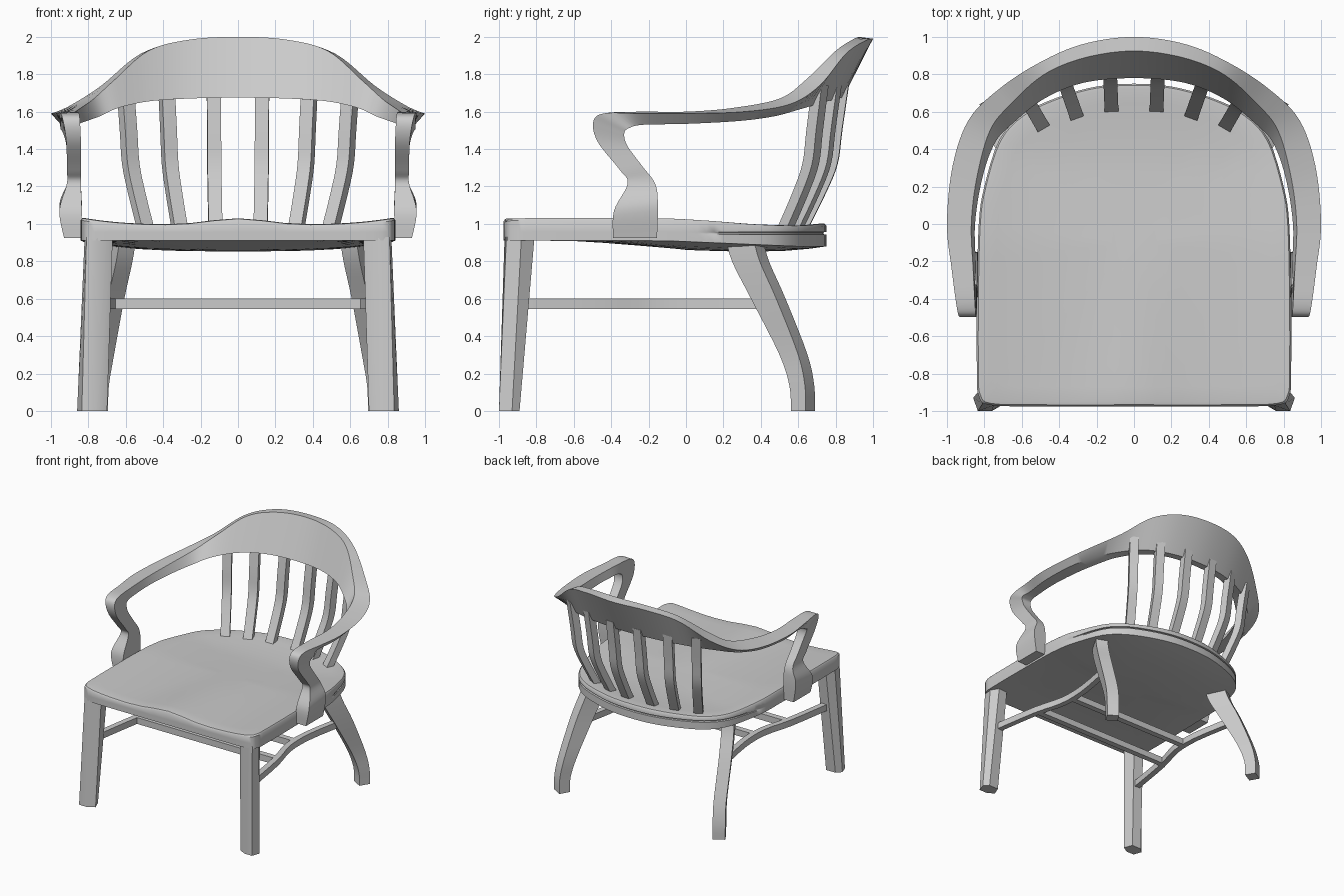
import bpy, bmesh, math
from mathutils import Vector

if "Cube" in bpy.data.objects:
    bpy.data.objects.remove(bpy.data.objects["Cube"])


def finish(name, bm, angle=35):
    bmesh.ops.recalc_face_normals(bm, faces=bm.faces)
    me = bpy.data.meshes.new(name)
    bm.to_mesh(me)
    bm.free()
    ob = bpy.data.objects.new(name, me)
    bpy.context.collection.objects.link(ob)
    bpy.ops.object.select_all(action='DESELECT')
    bpy.context.view_layer.objects.active = ob
    ob.select_set(True)
    bpy.ops.object.shade_smooth_by_angle(angle=math.radians(angle))
    return ob


def spline(pts, n, closed=False):
    """Catmull-Rom resampling of a point list."""
    pts = [Vector(p) for p in pts]
    m, out = len(pts), []
    for i in range(m if closed else m - 1):
        get = (lambda k: pts[k % m]) if closed else (lambda k: pts[min(max(k, 0), m - 1)])
        a, b, c, d = get(i - 1), get(i), get(i + 1), get(i + 2)
        for j in range(n):
            t = j / n
            out.append(0.5 * (2 * b + (c - a) * t + (2 * a - 5 * b + 4 * c - d) * t * t
                              + (3 * b - a - 3 * c + d) * t ** 3))
    return out if closed else out + [pts[-1]]


def loft(name, rings, n=1, angle=35):
    """Skin matching rings, smoothing along the length when n > 1."""
    rails = [spline(r, n) for r in zip(*rings)]
    bm = bmesh.new()
    vs = [[bm.verts.new(p) for p in ring] for ring in zip(*rails)]
    k = len(rails)
    for a, b in zip(vs, vs[1:]):
        for i in range(k):
            bm.faces.new((a[i], a[(i + 1) % k], b[(i + 1) % k], b[i]))
    bm.faces.new(vs[0])
    bm.faces.new(vs[-1])
    return finish(name, bm, angle)


def clamp(v):
    return min(max(v, 0), 1)


def flip(ring):
    return [(-x, y, z) for x, y, z in ring]


def both_sides(name, rings, n=1):
    loft(name + "_right", rings, n)
    loft(name + "_left", [flip(r) for r in rings], n)


# Saddle seat: dished top, grooved rear edge, bowl-shaped underside
half = [(0, -.975), (.5, -.975), (.77, -.968), (.83, -.92), (.84, -.8), (.84, -.4), (.83, 0),
        (.80, .2), (.72, .45), (.59, .59), (.4, .68), (.2, .735), (0, .75)]
outline = spline([(x, y, 0) for x, y in half + [(-x, y) for x, y in half[-2:0:-1]]], 4, True)


def top_z(x, y):
    edge = 1.035 - .03 * clamp((y + .1) / .7)
    dish = .04 * max(0, 1 - (x / .84) ** 4) * clamp((.75 - y) / .4)
    pommel = .035 * math.exp(-(x / .22) ** 2) * clamp(-y / .9)
    return edge - dish + pommel


def bottom_z(x, y, s):
    rim = .91 - .03 * clamp((y + .1) / .7)
    return rim - .045 * (1 - s ** 3) * clamp((y + .6) / .6)


bm = bmesh.new()
levels = [('top', s) for s in (.15, .3, .45, .6, .75, .88, .97, .99)]
levels += [('lip', 1), ('g1', 1), ('g2', .982), ('g3', .982), ('g4', 1)]
levels += [('bot', s) for s in (1, .9, .75, .6, .4, .2)]
groove = {'g1': .957, 'g2': .955, 'g3': .945, 'g4': .943}
rings = []
for kind, s in levels:
    ring = []
    for p in outline:
        f = s
        if kind in groove:
            f = 1 - (1 - s) * clamp((p.y - .1) / .3)
        x, y = p.x * f, (p.y + .1) * f - .1
        if kind == 'top':
            z = top_z(x, y) - (.003 if s == .99 else 0)
        elif kind == 'lip':
            z = top_z(x, y) - .015
        elif kind == 'bot':
            z = bottom_z(x, y, s)
        else:
            z = groove[kind]
        ring.append(bm.verts.new((x, y, z)))
    rings.append(ring)
k = len(outline)
for a, b in zip(rings, rings[1:]):
    for i in range(k):
        bm.faces.new((a[i], a[(i + 1) % k], b[(i + 1) % k], b[i]))
bm.faces.new(rings[0])
bm.faces.new(rings[-1])
finish("seat", bm, 40)

# Back rail, arms and scrolled arm supports as one sweep
# corners: outer top, inner top, inner bottom, outer bottom
rail = [
    [(0, 1.0, 1.99), (0, .925, 2.0), (0, .78, 1.675), (0, .84, 1.675)],
    [(.28, .96, 1.98), (.26, .89, 1.985), (.27, .755, 1.67), (.28, .815, 1.67)],
    [(.52, .855, 1.91), (.48, .80, 1.925), (.48, .67, 1.655), (.53, .735, 1.65)],
    [(.73, .715, 1.74), (.66, .64, 1.77), (.64, .545, 1.62), (.72, .60, 1.61)],
    [(.885, .555, 1.64), (.77, .50, 1.67), (.74, .44, 1.575), (.84, .47, 1.575)],
    [(.97, .31, 1.60), (.84, .25, 1.62), (.81, .25, 1.55), (.92, .28, 1.55)],
    [(1.0, 0, 1.59), (.87, 0, 1.60), (.85, 0, 1.535), (.95, 0, 1.535)],
    [(.975, -.24, 1.59), (.86, -.24, 1.60), (.845, -.23, 1.53), (.93, -.23, 1.53)],
]
# scroll: front/top y z, back/under y z, inner x, outer x
scroll = [(-.43, 1.592, -.305, 1.512, .85, .95), (-.495, 1.55, -.33, 1.485, .845, .935),
          (-.473, 1.44, -.315, 1.42, .84, .918), (-.355, 1.29, -.235, 1.31, .84, .915),
          (-.312, 1.215, -.165, 1.215, .84, .915), (-.385, 1.07, -.15, 1.10, .835, .955),
          (-.39, .925, -.155, .925, .84, .93)]
for fy, fz, by, bz, xi, xo in scroll:
    rail.append([(xo, fy, fz), (xi, fy, fz), (xi, by, bz), (xo, by, bz)])
loft("back_rail_and_arms", [flip(r) for r in rail[:0:-1]] + rail, 6)

# Bent back slats
path = [(.01, .96), (.11, 1.16), (.175, 1.32), (.20, 1.5), (.235, 1.74)]
for i, (base, d) in enumerate([((.12, .605), (.04, 1)), ((.305, .57), (.33, .94)),
                               ((.485, .515), (.5, .86))]):
    d = Vector(d).normalized()
    side = Vector((-d.y, d.x))
    rings = []
    for u, z in path:
        c = Vector(base) + d * u
        corners = [c + d * a * .03 + side * b * .037
                   for a, b in ((1, 1), (1, -1), (-1, -1), (-1, 1))]
        rings.append([(p.x, p.y, z) for p in corners])
    both_sides(f"back_slat_{i + 1}", rings, 4)

# Tapered front legs
foot = [(.86, -.93), (.835, -1.0), (.76, -1.0), (.70, -.965), (.73, -.89), (.82, -.89)]
head = [(.82, -.88), (.81, -.96), (.75, -.97), (.67, -.93), (.69, -.82), (.78, -.81)]
both_sides("front_leg", [[(x, y, 0) for x, y in foot], [(x, y, .93) for x, y in head]])

# Sabre rear legs, turned diagonally outward: x, y, z, depth
d, side = Vector((.5, .87)), Vector((.87, -.5))
rings = []
for x, y, z, depth in [(.63, .31, .93, .17), (.65, .345, .8, .17), (.69, .44, .6, .155),
                       (.735, .575, .3, .115), (.758, .62, .13, .095), (.76, .625, 0, .09)]:
    corners = [Vector((x, y)) + d * a * depth / 2 + side * b * .05
               for a, b in ((1, 1), (1, -1), (-1, -1), (-1, 1))]
    rings.append([(p.x, p.y, z) for p in corners])
both_sides("rear_leg", rings, 4)

# Bowed side stretchers and two cross stretchers
Z0, Z1 = .545, .60
bow = [(.75, -.88), (.68, -.45), (.61, -.18), (.61, .08), (.67, .42)]
both_sides("side_stretcher", [[(x - .025, y, Z0), (x + .025, y, Z0), (x + .025, y, Z1),
                               (x - .025, y, Z1)] for x, y in bow], 3)
for name, y, x in (("front", -.43, .67), ("rear", -.08, .605)):
    loft(name + "_cross_stretcher", [[(s * x, y - .025, Z0), (s * x, y + .025, Z0),
                                      (s * x, y + .025, Z1), (s * x, y - .025, Z1)]
                                     for s in (-1, 1)])
